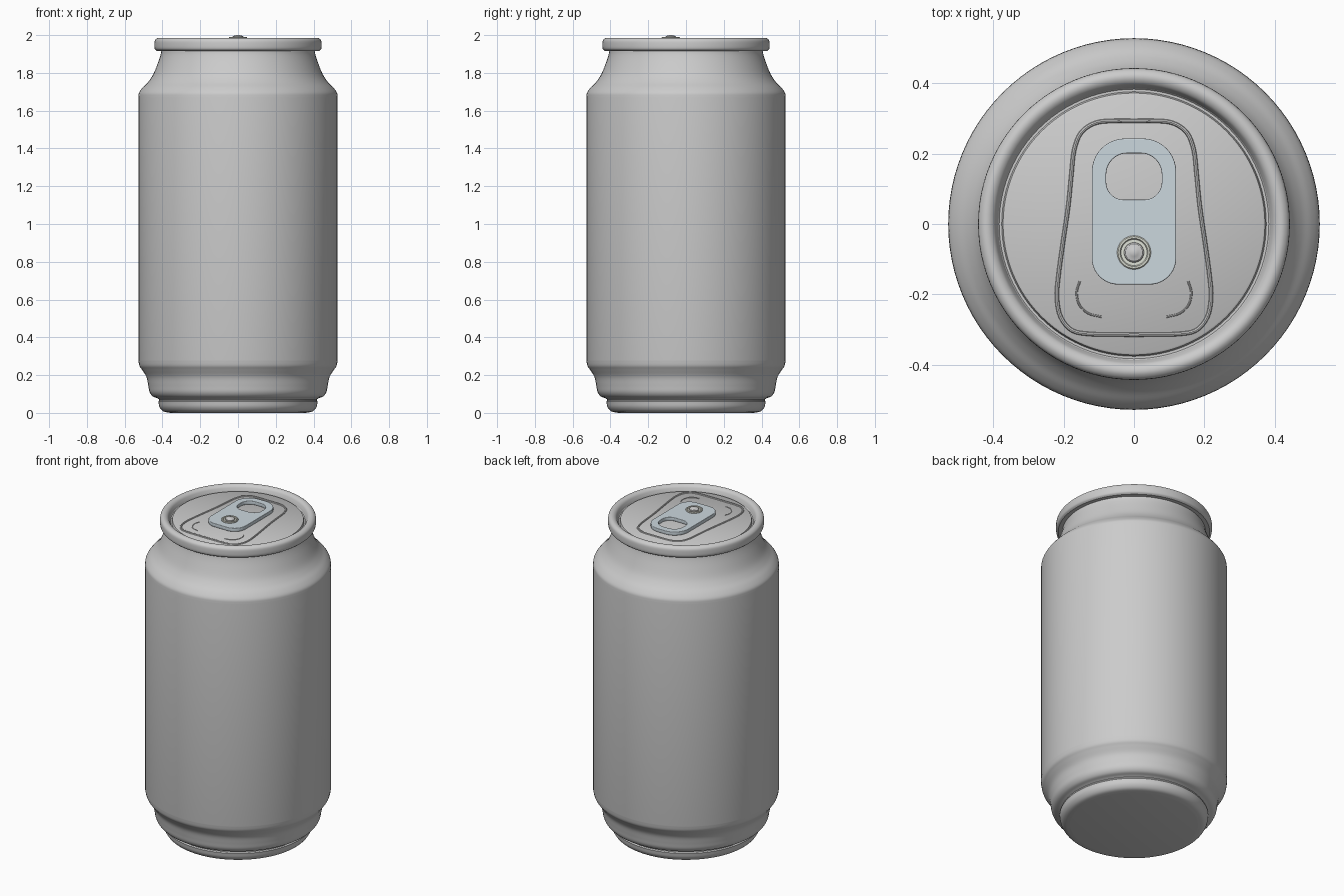
import bpy, bmesh, math
from mathutils import Vector

if "Cube" in bpy.data.objects:
    bpy.data.objects.remove(bpy.data.objects["Cube"])


def smooth_path(pts, steps=5):
    # Catmull-Rom through the given points
    p = [Vector(q) for q in pts]
    p = [2 * p[0] - p[1]] + p + [2 * p[-1] - p[-2]]
    out = []
    for i in range(1, len(p) - 2):
        a, b, c, d = p[i - 1:i + 3]
        for s in range(steps):
            t = s / steps
            out.append(0.5 * (2 * b + (c - a) * t + (2 * a - 5 * b + 4 * c - d) * t ** 2
                              + (3 * b - a - 3 * c + d) * t ** 3))
    return out + [p[-2]]


def finish(obj, color=None, angle=35):
    bpy.ops.object.select_all(action='DESELECT')
    obj.select_set(True)
    bpy.context.view_layer.objects.active = obj
    if obj.type == 'CURVE':
        bpy.ops.object.convert(target='MESH')
        obj = bpy.context.view_layer.objects.active
    bpy.ops.object.shade_smooth_by_angle(angle=math.radians(angle))
    if color:
        mat = bpy.data.materials.new(obj.name + "_paint")
        mat.diffuse_color = (*color, 1)
        mat.use_nodes = True
        mat.node_tree.nodes["Principled BSDF"].inputs["Base Color"].default_value = mat.diffuse_color
        obj.data.materials.append(mat)
    return obj


def lathe(name, profile, segs=96, loc=(0, 0, 0), color=None):
    # Revolve (radius, height) points around z
    bm = bmesh.new()
    vs = [bm.verts.new((p[0], 0, p[1])) for p in profile]
    es = [bm.edges.new(e) for e in zip(vs, vs[1:])]
    bmesh.ops.spin(bm, geom=vs + es, cent=(0, 0, 0), axis=(0, 0, 1),
                   angle=2 * math.pi, steps=segs)
    bmesh.ops.remove_doubles(bm, verts=bm.verts, dist=1e-5)
    bmesh.ops.recalc_face_normals(bm, faces=bm.faces)
    # Make open shells face upward / outward
    low = sum((f.normal.z + f.normal.xy.dot(f.calc_center_median().xy)) * f.calc_area()
              for f in bm.faces)
    if low < 0:
        bmesh.ops.reverse_faces(bm, faces=bm.faces)
    me = bpy.data.meshes.new(name)
    bm.to_mesh(me)
    bm.free()
    obj = bpy.data.objects.new(name, me)
    obj.location = loc
    bpy.context.collection.objects.link(obj)
    return finish(obj, color)


def curve(name, paths, z, cyclic, bevel, dims='3D', extrude=0, color=None):
    cu = bpy.data.curves.new(name, 'CURVE')
    cu.dimensions = dims
    cu.bevel_depth, cu.bevel_resolution, cu.extrude = bevel, 2, extrude
    if dims == '2D':
        cu.fill_mode = 'BOTH'
        cu.offset = -bevel
    for pts in paths:
        sp = cu.splines.new('POLY')
        sp.points.add(len(pts) - 1)
        for q, p in zip(sp.points, pts):
            q.co = (p[0], p[1], 0, 1)
        sp.use_cyclic_u = cyclic
    obj = bpy.data.objects.new(name, cu)
    obj.location.z = z
    bpy.context.collection.objects.link(obj)
    return finish(obj, color)


def rounded_rect(w, y0, y1, r_low, r_high, n=10):
    pts = []
    for k, (sx, y, r) in enumerate([(1, y1 - r_high, r_high), (-1, y1 - r_high, r_high),
                                    (-1, y0 + r_low, r_low), (1, y0 + r_low, r_low)]):
        for i in range(n + 1):
            a = math.pi / 2 * (k + i / n)
            pts.append((sx * (w - r) + r * math.cos(a), y + r * math.sin(a)))
    return pts


# Can body: foot, stepped base, straight wall, neck
foot = smooth_path([(0.36, 0.0), (0.395, 0.008), (0.415, 0.03), (0.422, 0.06)])
base = smooth_path([(0.428, 0.078), (0.452, 0.088), (0.468, 0.11), (0.475, 0.145),
                    (0.485, 0.19), (0.508, 0.228), (0.522, 0.25), (0.528, 0.28)])
neck = smooth_path([(0.528, 1.67), (0.524, 1.695), (0.505, 1.722), (0.476, 1.752),
                    (0.45, 1.79), (0.425, 1.85), (0.41, 1.895), (0.406, 1.922)])
lathe("can_body", [(0, 0)] + foot + [(0.417, 0.066), (0.417, 0.072)] + base + neck)

# Rolled rim around the top
rim = smooth_path([(0.430, 1.917), (0.441, 1.928), (0.443, 1.95), (0.440, 1.972),
                   (0.427, 1.984), (0.412, 1.985), (0.398, 1.976), (0.389, 1.958)])
lathe("rim", [(0.40, 1.917)] + rim + [(0.386, 1.946)])

# Recessed lid with a narrow channel at its edge
lathe("lid", [(0.387, 1.948), (0.383, 1.943), (0.376, 1.943), (0.372, 1.957),
              (0.367, 1.960), (0, 1.960)])

# Raised outline on the lid
half = [(0, 0.293), (0.06, 0.293), (0.11, 0.287), (0.15, 0.26), (0.17, 0.21),
        (0.178, 0.14), (0.187, 0.05), (0.203, -0.06), (0.215, -0.15), (0.219, -0.21),
        (0.208, -0.265), (0.175, -0.303), (0.12, -0.313), (0.05, -0.314), (0, -0.315)]
right = smooth_path(half, 4)
outline = right + [Vector((-p.x, p.y)) for p in right[-2:0:-1]]
curve("lid_outline_bead", [outline], 1.96, True, 0.006)

# Two small arcs in front of the tab
arc = smooth_path([(0.154, -0.163), (0.163, -0.195), (0.155, -0.23),
                   (0.13, -0.254), (0.092, -0.264)])
curve("lid_arc_beads", [arc, [(-p.x, p.y) for p in arc]], 1.96, False, 0.003)

# Pull tab with finger hole
curve("pull_tab", [rounded_rect(0.12, -0.172, 0.243, 0.075, 0.095),
                   rounded_rect(0.079, 0.069, 0.201, 0.05, 0.06)],
      1.973, True, 0.003, '2D', 0.008, (0.60, 0.68, 0.73))

# Rivet flange and button
lathe("rivet_flange", [(0.048, 1.96), (0.048, 1.988), (0.045, 1.991), (0.040, 1.991),
                       (0.037, 1.987), (0.0, 1.987)], 40, (0, -0.081, 0), (0.74, 0.76, 0.68))
lathe("rivet_button", [(0.029, 1.98), (0.028, 1.992), (0.024, 1.996), (0.012, 1.998),
                       (0.009, 2.0), (0, 2.0)], 40, (0, -0.081, 0))
